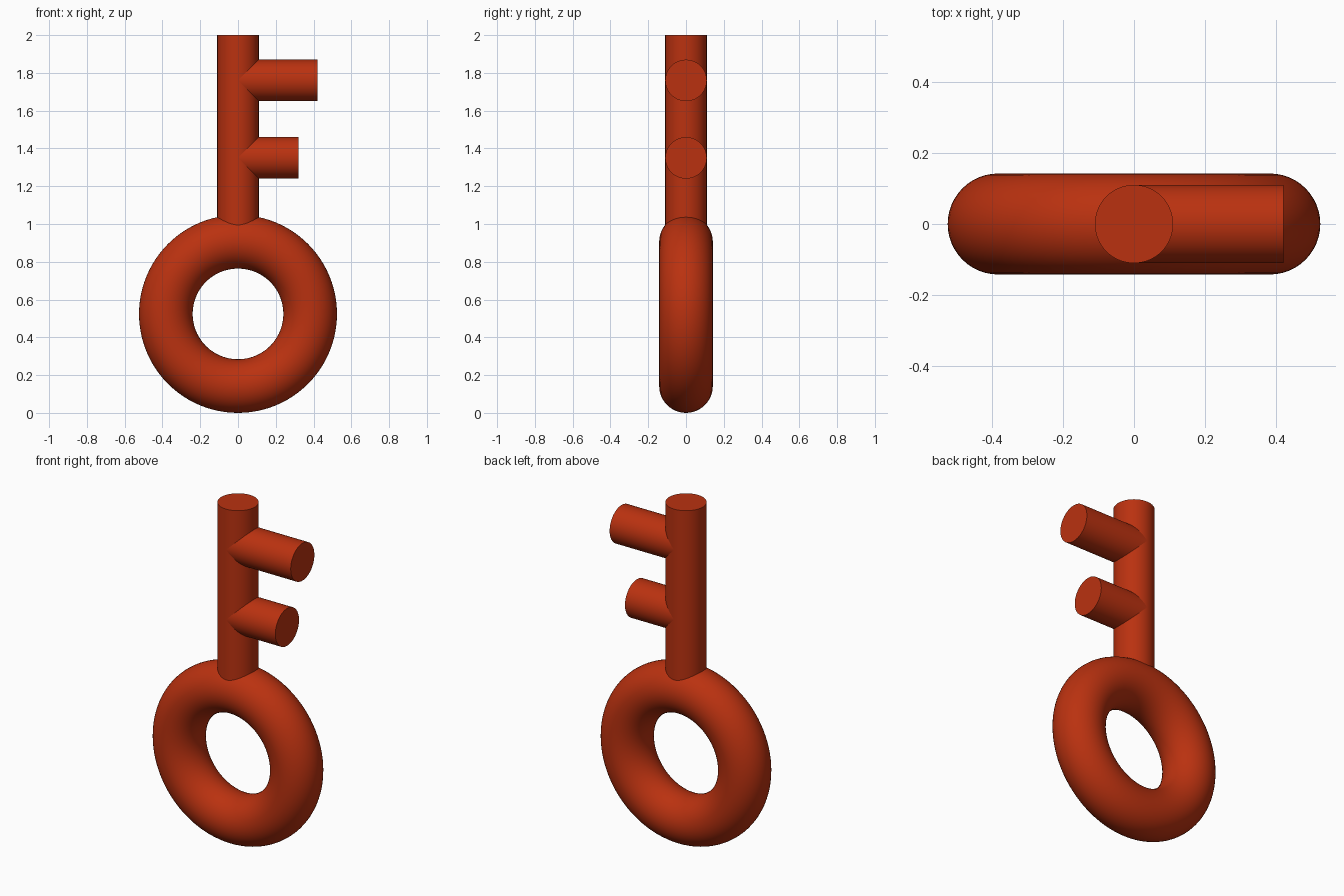
import bpy
import math

cube = bpy.data.objects.get("Cube")
if cube:
    bpy.data.objects.remove(cube, do_unlink=True)

# Single painted colour
red = bpy.data.materials.new("rust_red")
red.use_nodes = True
color = (0.49, 0.031, 0.005, 1)
red.diffuse_color = color
red.node_tree.nodes["Principled BSDF"].inputs["Base Color"].default_value = color

ROD_RADIUS = 0.11
RING_MAJOR, RING_MINOR = 0.382, 0.142


def finish(name):
    obj = bpy.context.object
    obj.name = name
    obj.data.materials.append(red)
    bpy.ops.object.shade_smooth_by_angle(angle=math.radians(40))


def rod(name, start, length, along_x=False):
    """Capped cylinder running from start along +z, or along +x."""
    x, z = start
    middle = (x + length / 2, 0, z) if along_x else (x, 0, z + length / 2)
    turn = (0, math.pi / 2, 0) if along_x else (0, 0, 0)
    bpy.ops.mesh.primitive_cylinder_add(
        vertices=64, radius=ROD_RADIUS, depth=length, location=middle, rotation=turn)
    finish(name)


# Ring handle, standing upright
bpy.ops.mesh.primitive_torus_add(
    major_segments=96, minor_segments=48, major_radius=RING_MAJOR,
    minor_radius=RING_MINOR, location=(0, 0, RING_MAJOR + RING_MINOR),
    rotation=(math.pi / 2, 0, 0))
finish("ring_handle")

# Shaft, rooted inside the ring
rod("shaft", (0, 0.9), 1.1)

# Teeth on the left side
rod("upper_tooth", (0, 1.76), 0.42, along_x=True)
rod("lower_tooth", (0, 1.35), 0.32, along_x=True)
